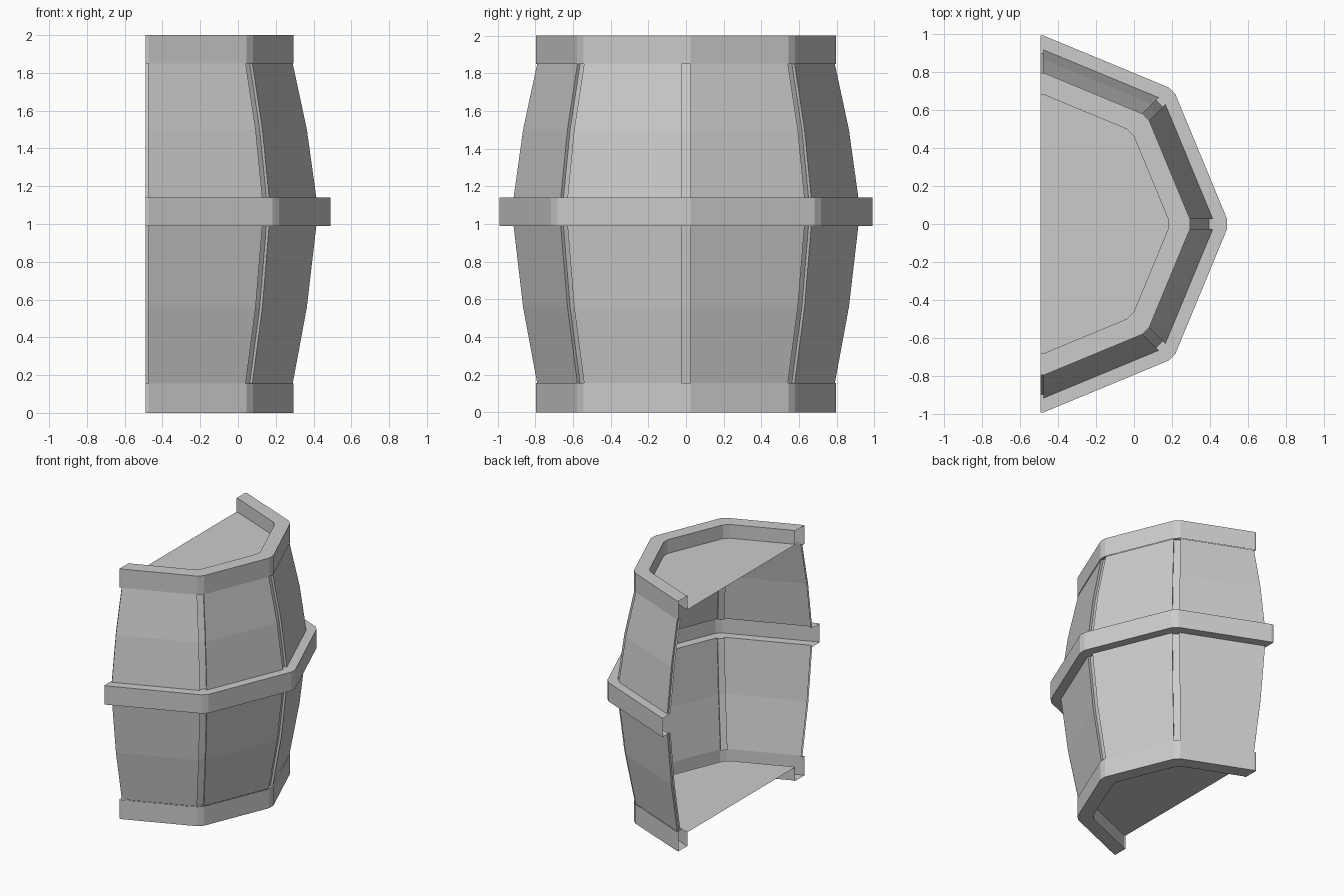
import bpy, bmesh, math

if "Cube" in bpy.data.objects:
    bpy.data.objects.remove(bpy.data.objects["Cube"])

CENTRE_X, CUT_X = -0.5, -0.49
HALF = 0.025                                  # half width of corner flats and grooves
DEPTH = 0.02                                  # groove depth
SLOPE = HALF * math.tan(math.radians(22.5))


def section(bm, radius, z, groove):
    """One octagonal outline with flattened (or grooved) corners."""
    r = radius - SLOPE
    loop = []
    for k in range(8):
        a = math.radians(45 * k)
        c, s = math.cos(a), math.sin(a)
        for u, v in ((r, -HALF), (r - groove, -HALF), (r - groove, HALF), (r, HALF)):
            loop.append(bm.verts.new((CENTRE_X + u * c - v * s, u * s + v * c, z)))
    return loop


def half_shell(name, profile, fill_end=False, fill_only=False):
    """Join octagonal outlines into a shell and keep the front half."""
    bm = bmesh.new()
    rows = [section(bm, *p) for p in profile]
    for a, b in zip(rows, rows[1:]):
        for i in range(32):
            j = (i + 1) % 32
            bm.faces.new((a[i], a[j], b[j], b[i]))
    if fill_end:
        bm.faces.new(rows[-1])
    bmesh.ops.remove_doubles(bm, verts=bm.verts, dist=1e-4)
    bmesh.ops.dissolve_degenerate(bm, edges=bm.edges, dist=1e-4)
    bmesh.ops.recalc_face_normals(bm, faces=bm.faces)
    # cut the barrel in half
    bmesh.ops.bisect_plane(bm, geom=bm.verts[:] + bm.edges[:] + bm.faces[:],
                           plane_co=(CUT_X, 0, 0), plane_no=(1, 0, 0), clear_inner=True)
    mesh = bpy.data.meshes.new(name)
    bm.to_mesh(mesh)
    bm.free()
    obj = bpy.data.objects.new(name, mesh)
    bpy.context.collection.objects.link(obj)
    return obj


# staves: bulging panels with grooves at the corners
half_shell("lower_staves", [(0.80, 0.155, 0), (0.80, 0.155, DEPTH),
                            (0.875, 0.56, DEPTH), (0.925, 0.99, DEPTH)])
half_shell("upper_staves", [(0.925, 1.14, DEPTH), (0.875, 1.5, DEPTH),
                            (0.80, 1.85, DEPTH), (0.80, 1.85, 0)])

# middle hoop: channel open towards the inside
half_shell("middle_hoop", [(0.925, 0.99, DEPTH), (1.0, 0.99, 0),
                           (1.0, 1.14, 0), (0.925, 1.14, DEPTH)])

# end rims with the recessed barrel heads
for name, base, edge, head in (("bottom_rim", 0.155, 0.0, 0.11),
                               ("top_rim", 1.85, 2.0, 1.89)):
    half_shell(name, [(0.805, base, 0), (0.805, edge, 0),
                      (0.69, edge, 0), (0.69, head, 0)], fill_end=True)
